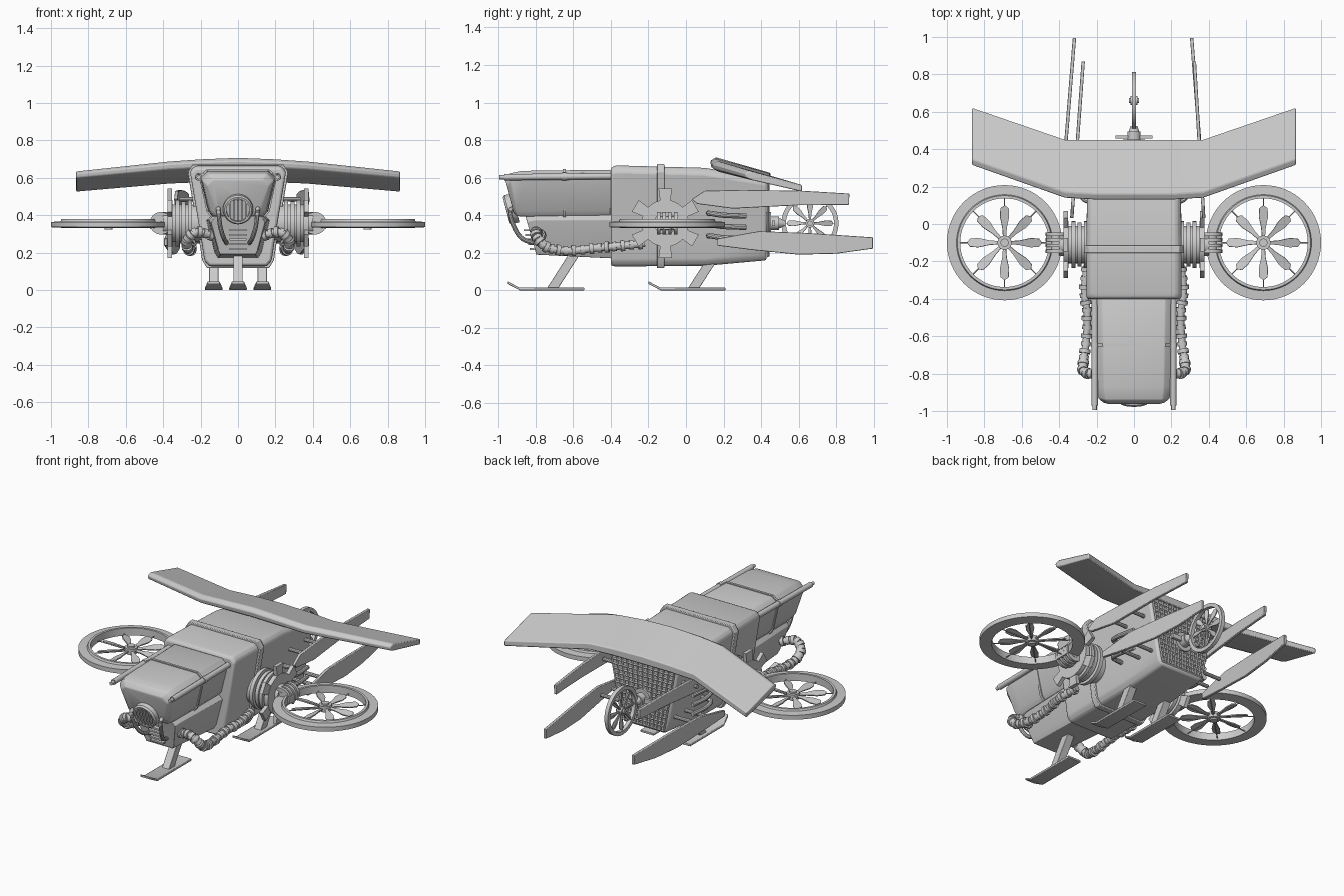
import bpy, bmesh
from math import sin, cos, pi, radians
from mathutils import Matrix, Vector

if "Cube" in bpy.data.objects:
    bpy.data.objects.remove(bpy.data.objects["Cube"])

T = Matrix.Translation
AX_X = Matrix.Rotation(pi / 2, 4, 'Y')
AX_Y = Matrix.Rotation(-pi / 2, 4, 'X')


def finish(name, bm, bevel=0.0, segs=2, angle=35):
    bmesh.ops.recalc_face_normals(bm, faces=bm.faces)
    me = bpy.data.meshes.new(name)
    bm.to_mesh(me)
    bm.free()
    ob = bpy.data.objects.new(name, me)
    bpy.context.collection.objects.link(ob)
    if bevel:
        m = ob.modifiers.new("bevel", 'BEVEL')
        m.width, m.segments, m.limit_method = bevel, segs, 'ANGLE'
    bpy.ops.object.select_all(action='DESELECT')
    bpy.context.view_layer.objects.active = ob
    ob.select_set(True)
    bpy.ops.object.shade_smooth_by_angle(angle=radians(angle))
    return ob


def add_loft(bm, loops, closed=False):
    rings = [[bm.verts.new(p) for p in l] for l in loops]
    n = len(rings[0])
    pairs = list(zip(rings, rings[1:])) + ([(rings[-1], rings[0])] if closed else [])
    for a, b in pairs:
        for i in range(n):
            bm.faces.new((a[i], a[(i + 1) % n], b[(i + 1) % n], b[i]))
    if not closed:
        bm.faces.new(rings[0])
        bm.faces.new(rings[-1])


def loft(name, loops, **kw):
    bm = bmesh.new()
    add_loft(bm, loops)
    return finish(name, bm, **kw)


def add_lathe(bm, prof, mat, n=48):
    # closed (r, z) profile spun round local z
    add_loft(bm, [[mat @ Vector((r * cos(2 * pi * i / n), r * sin(2 * pi * i / n), z)) for r, z in prof]
                  for i in range(n)], closed=True)


def add_cyl(bm, r, z0, z1, mat, n=24, r2=None):
    add_loft(bm, [[mat @ Vector((q * cos(2 * pi * i / n), q * sin(2 * pi * i / n), z)) for i in range(n)]
                  for q, z in ((r, z0), (r2 or r, z1))])


def add_plate(bm, pts, t, mat):
    add_loft(bm, [[mat @ Vector((x, y, z)) for x, y in pts] for z in (-t / 2, t / 2)])


def add_rod(bm, a, b, r, n=10):
    a, b = Vector(a), Vector(b)
    d = b - a
    add_cyl(bm, r, 0, d.length, T(a) @ d.to_track_quat('Z', 'Y').to_matrix().to_4x4(), n)


def add_box(bm, c, s):
    bmesh.ops.create_cube(bm, size=1, matrix=T(c) @ Matrix.Diagonal((*s, 1)))


def smooth_path(pts, k=8):
    p = [Vector(q) for q in pts]
    p = [2 * p[0] - p[1]] + p + [2 * p[-1] - p[-2]]
    out = []
    for a, b, c, d in zip(p, p[1:], p[2:], p[3:]):
        for i in range(k):
            t = i / k
            out.append(0.5 * (2 * b + (c - a) * t + (2 * a - 5 * b + 4 * c - d) * t * t
                              + (3 * b - a - 3 * c + d) * t ** 3))
    return out + [p[-2]]


def add_tube(bm, pts, r, n=10):
    loops = []
    for i, p in enumerate(pts):
        d = pts[min(i + 1, len(pts) - 1)] - pts[max(i - 1, 0)]
        u = d.cross(Vector((0.31, 0.2, 0.93))).normalized()
        v = d.normalized().cross(u)
        loops.append([p + r * (u * cos(2 * pi * j / n) + v * sin(2 * pi * j / n)) for j in range(n)])
    add_loft(bm, loops)


def section(y, half, dy=0.0):
    # mirrored loop from a top-to-bottom half profile; dy leans the loop back towards its bottom
    z0, z1 = half[0][1], half[-1][1]
    pts = half + [(-x, z) for x, z in reversed(half)]
    return [(x, y + dy * (z0 - z) / (z0 - z1), z) for x, z in pts]


def hull(y, zt, zb, k=1.0, g=0.0):
    return section(y, [(0.23 * k + g, zt + g), (0.257 * k + g, zt - 0.03), (0.195 * k + g, 0.26),
                       (0.18 * k + g, zb + 0.03), (0.155 * k + g, zb - g)])


def nose(y, wt, wb, zt, zb, dy=0.0):
    return section(y, [(wt * .8, zt), (wt, zt - .035), (wb, zb + .03), (wb * .85, zb)], dy)


# main hull and its straps
loft("main_hull", [hull(-.40, .655, .13, .99), hull(-.37, .665, .127), hull(.1, .652, .13, .99),
                   hull(.43, .595, .16, .94)], bevel=.012)
loft("hull_strap", [hull(-.155, .66, .13, 1, .012), hull(-.115, .66, .13, 1, .012)], bevel=.004)

# cabin
loft("cabin_upper", [nose(-.40, .21, .165, .642, .395), nose(-.87, .2, .158, .636, .392, .03),
                     nose(-.94, .192, .15, .622, .395, .04), nose(-.965, .165, .12, .59, .41, .05)],
     bevel=.012, angle=50)
loft("cabin_lower", [nose(-.39, .17, .125, .41, .17), nose(-.80, .155, .11, .41, .19),
                     nose(-.855, .145, .105, .40, .19, .06)], bevel=.01)
loft("cabin_seam", [nose(-.655, .209, .168, .645, .388), nose(-.64, .209, .168, .645, .388)])
bm = bmesh.new()
for s in (-1, 1):
    add_rod(bm, (s * .21, -.97, .602), (s * .21, -.39, .608), .017, 16)
    add_rod(bm, (s * .21, -.995, .602), (s * .21, -.96, .602), .011, 16)
    add_rod(bm, (s * .21, -.66, .605), (s * .21, -.635, .605), .021, 16)
finish("cabin_rails", bm)

# round nose lamp with slats
bm = bmesh.new()
lamp = T((0, -.925, .435)) @ Matrix.Rotation(radians(15), 4, 'X') @ Matrix.Rotation(pi / 2, 4, 'X')
add_lathe(bm, [(.06, -.02), (.08, -.02), (.08, .025), (.072, .035), (.062, .035)], lamp)
add_cyl(bm, .064, -.02, .018, lamp, 32)
for i in range(-2, 3):
    add_plate(bm, [(i * .022 - .005, -.055), (i * .022 + .005, -.055), (i * .022 + .005, .055),
                   (i * .022 - .005, .055)], .035, lamp @ T((0, 0, .018)))
finish("nose_lamp", bm)

# pipes over the chin and lower vent
bm = bmesh.new()
for s in (-1, 1):
    add_tube(bm, smooth_path([(s * .105, -.88, .44), (s * .105, -.935, .425), (s * .095, -.915, .34),
                              (s * .075, -.87, .275), (s * .06, -.80, .25)]), .012)
finish("chin_pipes", bm)
bm = bmesh.new()
for i in range(5):
    add_box(bm, (0, -.815 - i * .008, .22 + i * .025), (.09, .03, .01))
finish("chin_vent", bm)

# ribbed hoses
for s, side in ((-1, "left"), (1, "right")):
    bm = bmesh.new()
    path = smooth_path([(s * .13, -.77, .29), (s * .22, -.80, .31), (s * .27, -.785, .27), (s * .27, -.73, .225),
                        (s * .255, -.62, .21), (s * .25, -.48, .225), (s * .265, -.36, .235),
                        (s * .25, -.22, .25)], 6)
    add_tube(bm, path, .02, 12)
    for i in range(1, len(path) - 1, 2):
        d = (path[i + 1] - path[i - 1]).normalized() * .011
        add_rod(bm, path[i] - d, path[i] + d, .03 if i % 4 == 1 else .026, 14)
    finish(side + "_hose", bm)

# tail and side rotors
BLADE = [(.03, -.008), (.08, -.012), (.14, -.025), (.185, -.022), (.2, 0), (.185, .022), (.14, .025), (.08, .012),
         (.03, .008)]


def rotor(name, mat, rim, k):
    bm = bmesh.new()
    add_lathe(bm, rim, mat, 64)
    add_cyl(bm, .038 * k, -.018, .018, mat)
    add_cyl(bm, .022 * k, -.028, .028, mat)
    for i in range(8):
        m = mat @ Matrix.Rotation(i * pi / 4, 4, 'Z')
        add_plate(bm, [(x * k, y * k) for x, y in BLADE], .007, m @ Matrix.Rotation(.25, 4, 'X'))
        add_rod(bm, m @ Vector((0, 0, -.008)), m @ Vector((rim[-1][0] + .005, 0, -.008)), .003, 6)
    finish(name, bm)


for s, side in ((-1, "left"), (1, "right")):
    rotor(side + "_rotor", T((s * .692, -.1, .352)),
          [(.308, -.016), (.308, .012), (.257, .015), (.252, .027), (.237, .027), (.237, -.02)], 1)
    # hub drums, tabbed plate and rotor clamp
    bm = bmesh.new()
    m = T((0, -.11, .357)) @ Matrix.Rotation(s * pi / 2, 4, 'Y')
    for r, a, b in ((.10, .15, .36), (.125, .245, .268), (.118, .28, .302), (.125, .314, .335), (.125, .35, .378),
                    (.06, .37, .40)):
        add_cyl(bm, r, a, b, m, 40)
    for i in range(6):
        add_plate(bm, [(.10, -.025), (.185, -.036), (.185, .036), (.10, .025)], .024,
                  m @ T((0, 0, .364)) @ Matrix.Rotation(i * pi / 3, 4, 'Z'))
    for y in (-.145, -.115, -.085, -.055):
        add_cyl(bm, .06, -.009, .009, T((s * .412, y, .357)) @ AX_Y, 28)
    add_cyl(bm, .035, -.055, .055, T((s * .412, -.1, .357)) @ AX_Y, 20)
    add_box(bm, (s * .43, -.1, .352), (.08, .09, .05))
    finish(side + "_rotor_hub", bm)

rotor("tail_rotor", T((0, .66, .357)) @ AX_X,
      [(.152, -.012), (.152, .012), (.128, .012), (.128, -.012)], .62)

# tail rotor mount
bm = bmesh.new()
add_cyl(bm, .06, .42, .452, T((0, 0, .357)) @ AX_Y, 32)
add_box(bm, (0, .465, .357), (.2, .016, .03))
add_cyl(bm, .036, .45, .495, T((0, 0, .357)) @ AX_Y, 24)
add_cyl(bm, .028, .495, .525, T((0, 0, .357)) @ AX_Y, 24, .018)
finish("tail_rotor_mount", bm)

# rear grille
bm = bmesh.new()
half = lambda z: .15 + (z - .18) * .19
for i in range(15):
    z = .18 + i * .4 / 14
    add_rod(bm, (-half(z), .436, z), (half(z), .436, z), .006, 4)
for i in range(13):
    u = i / 6 - 1
    add_rod(bm, (u * half(.18), .438, .18), (u * half(.58), .438, .58), .006, 4)
finish("rear_grille", bm)

# rear wing with swept, drooping tips
wing = []
for x, yl, yt, zl, zt, t in ((-.865, .315, .62, .635, .56, .035), (-.37, .14, .45, .688, .61, .042),
                             (-.2, .13, .45, .70, .62, .045), (0, .13, .45, .708, .625, .05)):
    wing.append([(x, yl, zl - t * .35), (x, yl + .03, zl), (x, yt, zt), (x, yt, zt - t),
                 (x, yl + .04, zl - t * 1.4), (x, yl + .005, zl - t)])
wing += [[(-x, y, z) for x, y, z in l] for l in reversed(wing[:-1])]
loft("rear_wing", wing, bevel=.006)

# four tail fins
UP = [(.03, .485), (.1, .53), (.3, .535), (.62, .53), (.87, .515), (.868, .455), (.6, .453), (.25, .435), (.06, .46)]
LOW = [(.167, .275), (.39, .315), (.65, .305), (.995, .282), (.995, .222), (.8, .195), (.6, .19), (.35, .215),
       (.167, .238)]
for name, pts, x0, x1 in (("left_upper_fin", UP, -.335, -.262), ("left_lower_fin", LOW, -.40, -.318),
                          ("right_upper_fin", UP, .375, .315), ("right_lower_fin", LOW, .385, .308)):
    k = x1 - x0
    bm = bmesh.new()
    add_plate(bm, pts, .018, Matrix(((k, 0, 1, x0), (1, 0, 0, 0), (0, 1, 0, 0), (0, 0, 0, 1))))
    finish(name, bm, bevel=.003)

# side exhaust pipes and fin brackets
bm = bmesh.new()
for s in (-1, 1):
    for z in (.29, .35, .41):
        add_tube(bm, smooth_path([(s * .18, .12, z), (s * .265, .13, z), (s * .285, .2, z - .01),
                                  (s * .27, .32, z - .015)], 6), .014)
    for y, z in ((.2, .485), (.36, .485), (.27, .26), (.38, .26)):
        add_rod(bm, (s * .16, y, z), (s * .335, y, z), .012)
finish("exhaust_pipes", bm)

# landing skids
YZ = Matrix(((0, 0, 1, 0), (1, 0, 0, 0), (0, 1, 0, 0), (0, 0, 0, 1)))
for name, x, y, top in (("front_skid", 0, -.95, .20), ("left_skid", -.13, -.2, .16), ("right_skid", .13, -.2, .16)):
    bm = bmesh.new()
    add_loft(bm, [[(x - w, y + d, z), (x + w, y + d, z), (x + w, y + d, z + .014), (x - w, y + d, z + .014)]
                  for d, w, z in ((0, .032, .034), (.065, .047, 0), (.41, .047, 0))])
    f = .64 * (top - .01)
    add_plate(bm, [(y + .21, .01), (y + .27, .01), (y + .27 + f, top), (y + .21 + f, top)], .05, T((x, 0, 0)) @ YZ)
    finish(name, bm, bevel=.003)
